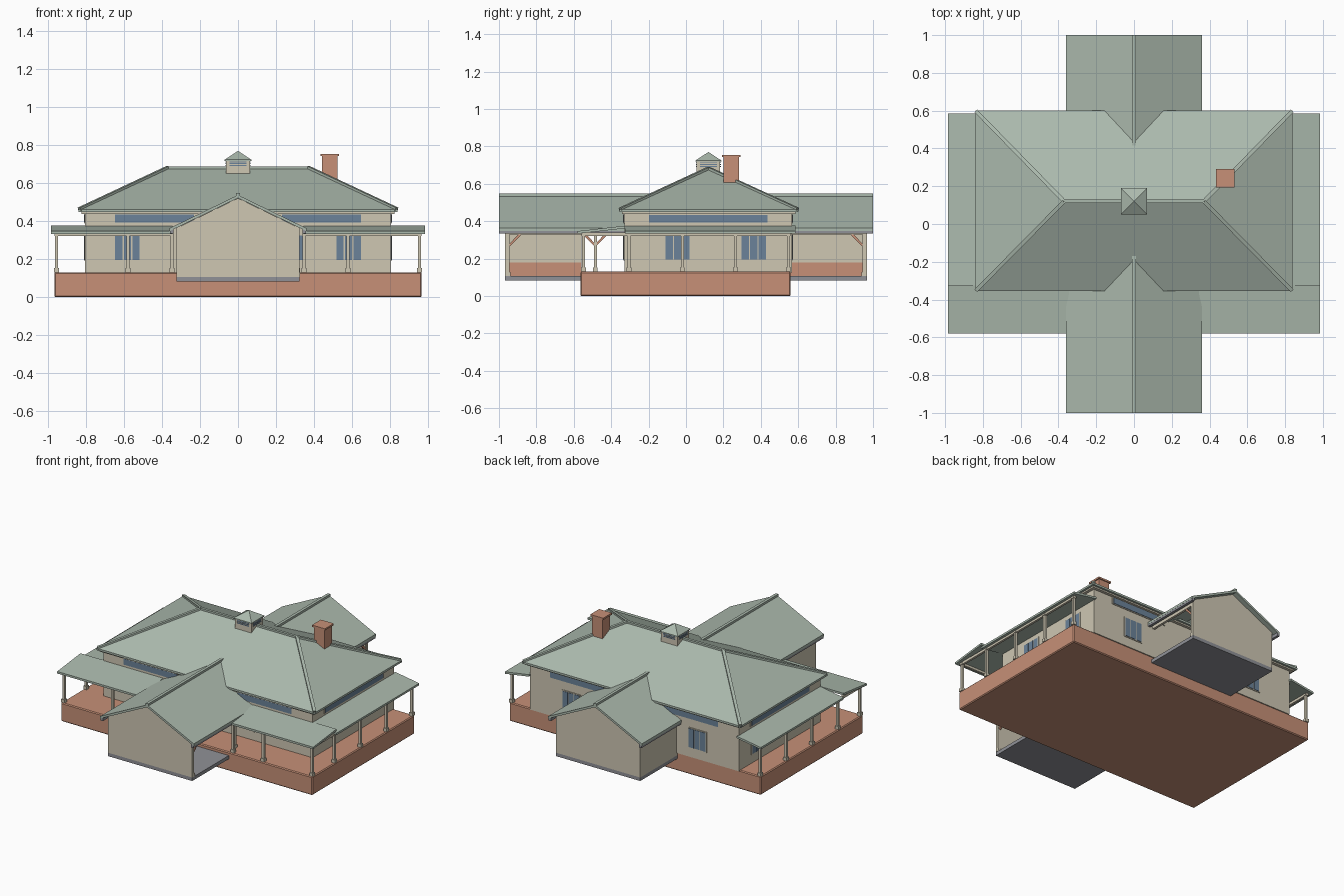
import bpy, bmesh
from mathutils import Vector

if "Cube" in bpy.data.objects:
    bpy.data.objects.remove(bpy.data.objects["Cube"])


def material(name, rgb):
    m = bpy.data.materials.new(name)
    m.diffuse_color = (*rgb, 1)
    m.use_nodes = True
    m.node_tree.nodes["Principled BSDF"].inputs["Base Color"].default_value = m.diffuse_color
    return m


GREEN = material("sage_roof", (0.41, 0.49, 0.42))
CREAM = material("cream_wall", (0.62, 0.57, 0.45))
BRICK = material("terracotta", (0.57, 0.28, 0.185))
GLASS = material("blue_glass", (0.147, 0.225, 0.32))
GREY = material("grey_floor", (0.28, 0.285, 0.31))


def finish(name, bm, mat):
    bmesh.ops.recalc_face_normals(bm, faces=bm.faces[:])
    me = bpy.data.meshes.new(name)
    bm.to_mesh(me)
    bm.free()
    me.materials.append(mat)
    ob = bpy.data.objects.new(name, me)
    bpy.context.collection.objects.link(ob)
    return ob


def box(name, x, y, z, mat):
    """Box from (low, high) ranges, in either order."""
    bm = bmesh.new()
    bmesh.ops.create_cube(bm, size=1)
    for v in bm.verts:
        v.co = [r[0] + (r[1] - r[0]) * (c + 0.5) for r, c in zip((x, y, z), v.co)]
    return finish(name, bm, mat)


def slab(name, outline, offset, mat):
    """Flat outline extruded by an offset vector."""
    bm = bmesh.new()
    face = bm.faces.new([bm.verts.new(p) for p in outline])
    ext = bmesh.ops.extrude_face_region(bm, geom=[face], use_keep_orig=True)
    for v in ext["geom"]:
        if isinstance(v, bmesh.types.BMVert):
            v.co += Vector(offset)
    return finish(name, bm, mat)


def beam(name, a, b, w, mat):
    """Square bar between two points."""
    a, b = Vector(a), Vector(b)
    d = b - a
    ob = box(name, (-w / 2, w / 2), (-w / 2, w / 2), (0, d.length), mat)
    ob.rotation_euler = d.to_track_quat('Z', 'Y').to_euler()
    ob.location = a
    return ob


def hip(name, x, y, z0, z1, yc, ridge, mat, edge):
    """Hipped roof on a thin vertical edge; ridge 0 gives a pyramid."""
    bm = bmesh.new()
    corners = [(-x, y[0]), (x, y[0]), (x, y[1]), (-x, y[1])]
    lo = [bm.verts.new((*c, z0 - edge)) for c in corners]
    up = [bm.verts.new((*c, z0)) for c in corners]
    left = bm.verts.new((-ridge, yc, z1))
    right = bm.verts.new((ridge, yc, z1)) if ridge else left
    bm.faces.new(lo)
    for i in range(4):
        j = (i + 1) % 4
        bm.faces.new((lo[i], lo[j], up[j], up[i]))
    for loop in ((up[0], up[1], right, left), (up[1], up[2], right),
                 (up[2], up[3], left, right), (up[3], up[0], left)):
        bm.faces.new(list(dict.fromkeys(loop)))
    return finish(name, bm, mat)


def window(name, side, wall, c, w, z, panes):
    """Framed window on a wall; side is 'x' or 'y', sign of wall gives outward."""
    s = 1 if wall > 0 else -1

    def plate(n, a, b, z0, z1, depth, mat):
        out = (wall - s * 0.002, wall + s * depth)
        if side == 'x':
            box(n, out, (a, b), (z0, z1), mat)
        else:
            box(n, (a, b), out, (z0, z1), mat)

    a = c - w / 2
    plate(name + "_frame", a - 0.006, a + w + 0.006, z[0] - 0.006, z[1] + 0.006, 0.004, CREAM)
    step = w / panes
    for i in range(panes):
        plate(name + "_pane", a + i * step + 0.003, a + (i + 1) * step - 0.003,
              z[0], z[1], 0.007, GLASS)


def post(name, x, y, z0, z1):
    for n, r, z in (("", 0.008, (z0, z1)), ("_foot", 0.013, (z0, z0 + 0.022)),
                    ("_cap", 0.012, (z1 - 0.012, z1))):
        box(name + n, (x - r, x + r), (y - r, y + r), z, CREAM)


# Brick plinth and house walls
plinth = box("plinth", (-0.967, 0.967), (-0.565, 0.56), (0, 0.13), BRICK)
bev = plinth.modifiers.new("Bevel", 'BEVEL')
bev.width = 0.006
FRONT, BACK, SIDE = -0.33, 0.566, 0.805
box("house_walls", (-SIDE, SIDE), (FRONT, BACK), (0.125, 0.45), CREAM)
box("eave_soffit", (-0.825, 0.825), (-0.343, 0.586), (0.438, 0.451), CREAM)

# Main hipped roof with ridge and hip caps
EY, YC, RX, RZ = (-0.355, 0.6), 0.12, 0.37, 0.68
hip("main_roof", 0.84, EY, 0.462, RZ, YC, RX, GREEN, 0.014)
beam("ridge_cap", (-RX, YC, RZ), (RX, YC, RZ), 0.018, GREEN)
for sx in (-1, 1):
    for y in EY:
        beam("hip_cap", (sx * 0.835, y + (0.004 if y < 0 else -0.004), 0.462),
             (sx * RX, YC, RZ), 0.02, GREEN)

# Cupola with louvres
box("cupola", (-0.063, 0.063), (YC - 0.063, YC + 0.063), (0.63, 0.722), CREAM)
hip("cupola_roof", 0.07, (YC - 0.07, YC + 0.07), 0.724, 0.77, YC, 0, GREEN, 0.006)
for i in range(3):
    z = (0.69 + i * 0.01, 0.695 + i * 0.01)
    box("louvre_y", (-0.045, 0.045), (YC - 0.066, YC + 0.066), z, GLASS)
    box("louvre_x", (-0.066, 0.066), (YC - 0.045, YC + 0.045), z, GLASS)

# Chimney
box("chimney", (0.443, 0.525), (0.2, 0.284), (0.52, 0.745), BRICK)
box("chimney_cap", (0.434, 0.533), (0.193, 0.291), (0.742, 0.754), BRICK)

# Porch roofs: front pieces left and right of the wing, plus both sides
DROP = (0, 0, -0.014)
for s in (-1, 1):
    slab("front_porch_roof", [(s * 0.345, -0.58, 0.347), (s * 0.985, -0.58, 0.347),
                              (s * 0.985, -0.325, 0.376), (s * 0.345, -0.325, 0.376)], DROP, GREEN)
    slab("side_porch_roof", [(s * 0.985, -0.325, 0.347), (s * 0.985, 0.585, 0.347),
                             (s * 0.80, 0.585, 0.376), (s * 0.80, -0.325, 0.376)], DROP, GREEN)
    box("front_porch_beam", (s * 0.345, s * 0.965), (-0.555, -0.54), (0.322, 0.34), CREAM)
    box("side_porch_beam", (s * 0.948, s * 0.963), (-0.545, 0.56), (0.322, 0.34), CREAM)
    # Porch posts
    for y in (-0.548, -0.305, -0.02, 0.265, 0.548):
        post("side_post", s * 0.955, y, 0.13, 0.334)
    for x in (0.58, 0.348):
        post("front_post", s * x, -0.548, 0.13, 0.334)

# Windows on every wall, with long high strips under the eaves
WZ, HZ = (0.195, 0.325), (0.393, 0.434)
for s in (-1, 1):
    window("front_window", 'y', FRONT, s * 0.582, 0.135, WZ, 3)
    window("back_window", 'y', BACK, s * 0.485, 0.135, WZ, 3)
    for c in (-0.045, 0.362):
        window("side_window", 'x', s * SIDE, c, 0.135, WZ, 3)
    window("side_high_window", 'x', s * SIDE, 0.12, 0.64, HZ, 1)
    for wall in (FRONT, BACK):
        window("high_window", 'y', wall, s * 0.44, 0.42, HZ, 1)
window("porch_window", 'y', FRONT, 0.285, 0.135, WZ, 3)

# Gabled wings at front and back, each open on the right side
SLOPE, TOP, WX, EX = 0.486, 0.538, 0.325, 0.36
for s, name, inner, wall, ridge in ((-1, "front_wing", -0.56, FRONT, -0.17),
                                    (1, "back_wing", 0.555, BACK, 0.415)):
    end, tip = s * 0.967, s * 1.0
    box(name + "_floor", (-WX, WX), (inner, end), (0.083, 0.107), GREY)
    # Gable end and left wall
    zw = TOP - SLOPE * WX - 0.017
    slab(name + "_gable", [(-WX, end, 0.107), (WX, end, 0.107), (WX, end, zw),
                           (0, end, TOP - 0.017), (-WX, end, zw)], (0, -s * 0.02, 0), CREAM)
    box(name + "_left_wall", (-WX, -WX + 0.02), (inner, end - s * 0.01), (0.107, zw), CREAM)
    box(name + "_wainscot", (-WX + 0.019, -WX + 0.027), (inner, end - s * 0.02),
        (0.107, 0.18), BRICK)
    # Roof slopes, running in under the main roof
    for sx in (-1, 1):
        def at(x, y):
            return (sx * x, y, TOP - SLOPE * x)
        slab(name + "_roof", [at(EX, tip), at(EX, wall), at(0.175, wall), at(0, ridge), at(0, tip)],
             (0, 0, -0.016), GREEN)
        box(name + "_gutter", (sx * (EX - 0.02), sx * (EX - 0.002)), (wall, tip),
            (0.334, 0.358), GREY)
    beam(name + "_ridge_cap", (0, tip, TOP), (0, ridge, TOP), 0.02, GREEN)
    # Open side: beam, posts and diagonal braces
    px = WX - 0.012
    box(name + "_beam", (px - 0.008, px + 0.008), (wall, end), (0.33, 0.362), CREAM)
    post(name + "_end_post", px, s * 0.952, 0.107, 0.34)
    beam(name + "_brace", (px, s * 0.945, 0.27), (px, s * 0.885, 0.332), 0.012, BRICK)
    if s < 0:
        post(name + "_inner_post", px, -0.485, 0.13, 0.34)
        for d in (-0.06, 0.06):
            beam(name + "_brace", (px, -0.485, 0.27), (px, -0.485 + d, 0.332), 0.012, BRICK)
